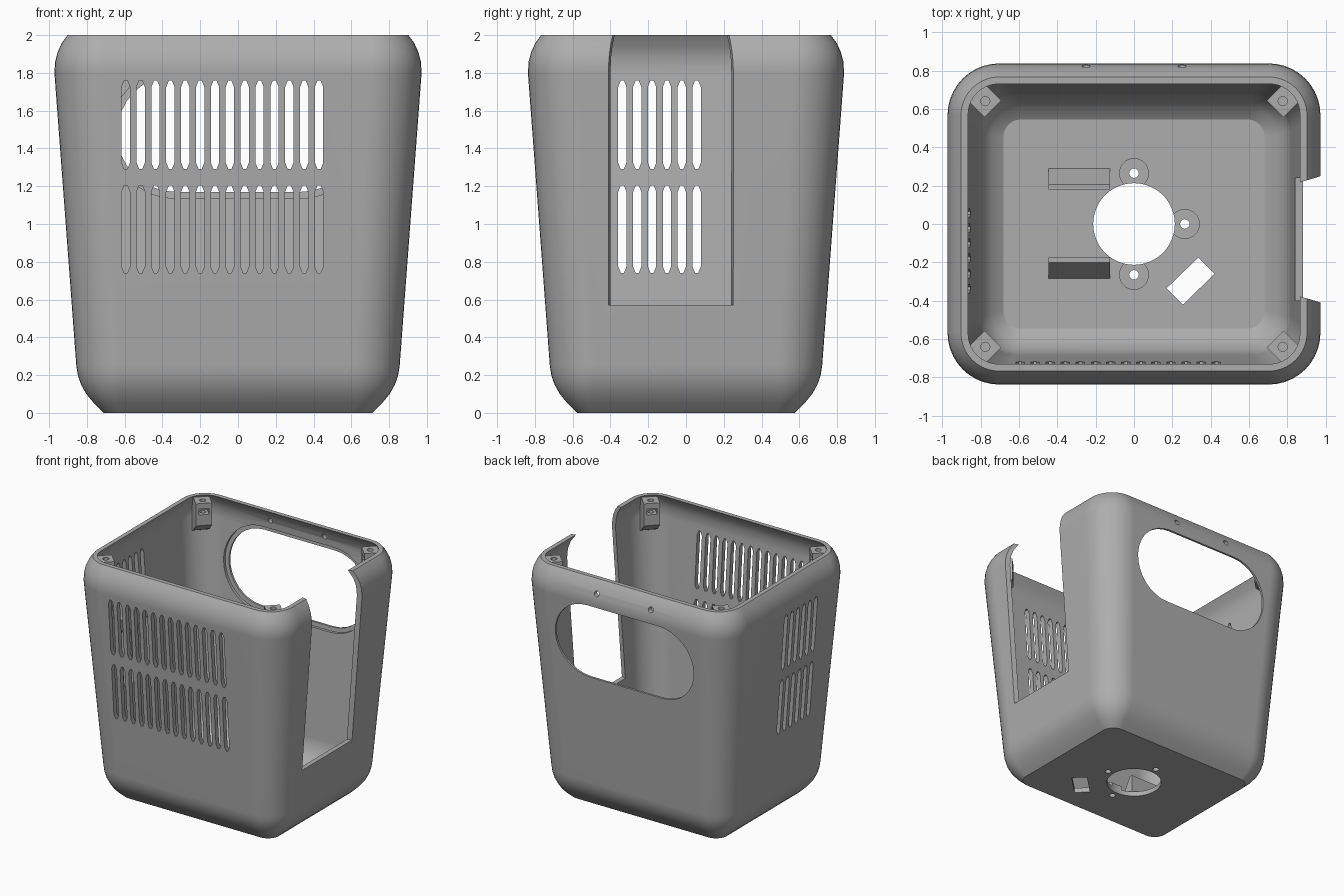
import bpy, bmesh, math
from mathutils import Vector

if "Cube" in bpy.data.objects:
    bpy.data.objects.remove(bpy.data.objects["Cube"])

grey = bpy.data.materials.new("housing_grey")
grey.diffuse_color = (0.42, 0.42, 0.42, 1)
grey.use_nodes = True
grey.node_tree.nodes["Principled BSDF"].inputs["Base Color"].default_value = grey.diffuse_color


def make(name, bm):
    bmesh.ops.recalc_face_normals(bm, faces=bm.faces)
    me = bpy.data.meshes.new(name)
    bm.to_mesh(me)
    bm.free()
    ob = bpy.data.objects.new(name, me)
    bpy.context.collection.objects.link(ob)
    me.materials.append(grey)
    return ob


def loft(bm, rings):
    """Skin a list of equal rings and cap both ends."""
    vs = [[bm.verts.new(p) for p in r] for r in rings]
    n = len(vs[0])
    for a, b in zip(vs, vs[1:]):
        for i in range(n):
            bm.faces.new((a[i], a[(i + 1) % n], b[(i + 1) % n], b[i]))
    bm.faces.new(vs[0])
    bm.faces.new(vs[-1])


def prism(bm, pts, axis, lo, hi):
    """Extrude a 2D outline along x, y or z."""
    place = {"x": lambda a, b, t: (t, a, b),
             "y": lambda a, b, t: (a, t, b),
             "z": lambda a, b, t: (a, b, t)}[axis]
    loft(bm, [[place(a, b, t) for a, b in pts] for t in (lo, hi)])


def circle(cx, cy, r, n=24):
    return [(cx + r * math.cos(2 * math.pi * i / n), cy + r * math.sin(2 * math.pi * i / n))
            for i in range(n)]


def apply_mods(ob):
    bpy.context.view_layer.update()
    dg = bpy.context.evaluated_depsgraph_get()
    me = bpy.data.meshes.new_from_object(ob.evaluated_get(dg))
    ob.modifiers.clear()
    ob.data = me


def cut(ob, bm):
    """Subtract a temporary cutter."""
    cutter = make("cutter", bm)
    cutter.hide_render = True
    mod = ob.modifiers.new("cut", "BOOLEAN")
    mod.operation, mod.solver, mod.object = "DIFFERENCE", "EXACT", cutter
    apply_mods(ob)
    bpy.data.objects.remove(cutter)


def smooth(ob, angle=30):
    bpy.ops.object.select_all(action="DESELECT")
    ob.select_set(True)
    bpy.context.view_layer.objects.active = ob
    bpy.ops.object.shade_smooth_by_angle(angle=math.radians(angle))


def rounded_ring(hx, hy, r, z, n=10):
    pts = []
    for k, (sx, sy) in enumerate([(1, 1), (-1, 1), (-1, -1), (1, -1)]):
        for i in range(n + 1):
            a = math.pi / 2 * (k + i / n)
            pts.append((sx * (hx - r) + r * math.cos(a), sy * (hy - r) + r * math.sin(a), z))
    return pts


# Tub shell: outside profile going up, then inside going down (z, half x, corner radius)
outer = [(0, .71, .10), (.05, .762, .14), (.10, .803, .18), (.15, .831, .21), (.20, .848, .23),
         (.25, .856, .24), (1.8, .972, .27), (1.86, .968, .265), (1.91, .955, .25),
         (1.96, .932, .23), (2.0, .902, .20)]
inner = [(2.0, .865, .16), (1.94, .905, .20), (1.88, .926, .225), (1.8, .932, .23),
         (.25, .816, .20), (.19, .805, .19), (.13, .778, .17), (.08, .74, .14), (.04, .68, .09)]
bm = bmesh.new()
loft(bm, [rounded_ring(hx, hx - .135, r, z) for z, hx, r in outer + inner])
shell = make("shell", bm)

# Side notch with flared cheeks, following the wall slope
bm = bmesh.new()
loft(bm, [[(x - .2, -.355, z), (x + .2, -.465, z), (x + .2, .305, z), (x - .2, .195, z)]
          for z, x in ((.57, .88), (2.1, .99))])
cut(shell, bm)


# Rear window with a shallow recess on the inside
def stadium(r, cz=1.48, cx=.33, n=16):
    pts = []
    for s, a0 in ((1, -math.pi / 2), (-1, math.pi / 2)):
        for i in range(n + 1):
            a = a0 + math.pi * i / n
            pts.append((s * cx + r * math.cos(a), cz + r * math.sin(a)))
    return pts


bm = bmesh.new()
prism(bm, stadium(.31), "y", .5, 1)
cut(shell, bm)
bm = bmesh.new()
loft(bm, [[(x, y0 + .075 * (z - 1.48), z) for x, z in stadium(.345)] for y0 in (.6, .795)])
for_recess = bm
cut(shell, for_recess)

# Vent slots in two rows on the front and left walls
def slots(bm, start, count, axis):
    w, t = .022, .035
    for z0, z1 in ((.74, 1.205), (1.29, 1.76)):
        for i in range(count):
            c = start + .0787 * i
            pts = [(c - w, z0 + t), (c - .008, z0), (c + .008, z0), (c + w, z0 + t),
                   (c + w, z1 - t), (c + .008, z1), (c - .008, z1), (c - w, z1 - t)]
            prism(bm, pts, axis, -1.1, -.6)


bm = bmesh.new()
slots(bm, -.594, 14, "y")
slots(bm, -.337, 6, "x")
cut(shell, bm)

# Floor openings, mounting holes and rear screw holes
mounts = [(0, .265), (.265, 0), (0, -.265)]
bm = bmesh.new()
prism(bm, circle(0, 0, .213, 48), "z", -.1, .2)
for x, y in mounts:
    prism(bm, circle(x, y, .025, 16), "z", -.1, .2)
prism(bm, [(.17, -.335), (.255, -.42), (.42, -.26), (.335, -.175)], "z", -.1, .2)
for x in (-.25, .25):
    prism(bm, circle(x, 1.9, .022, 16), "y", .6, 1)
cut(shell, bm)
smooth(shell)
wn = shell.modifiers.new("even_shading", "WEIGHTED_NORMAL")
wn.keep_sharp = True

# Mounting standoffs around the floor opening, trimmed by the opening
for x, y in mounts:
    bm = bmesh.new()
    prism(bm, circle(x, y, .078, 32), "z", .02, .075)
    ob = make("standoff", bm)
    bm = bmesh.new()
    prism(bm, circle(x, y, .025, 16), "z", -.1, .2)
    cut(ob, bm)
    bm = bmesh.new()
    prism(bm, circle(0, 0, .213, 48), "z", -.1, .2)
    cut(ob, bm)
    smooth(ob)

# Wedge shaped floor ribs
for y, s in ((.18, 1), (-.175, -1)):
    bm = bmesh.new()
    prism(bm, [(y, .03), (y + s * .115, .03), (y + s * .025, .19), (y, .19)], "x", -.445, -.125)
    make("floor_rib", bm)

# Screw posts in the four top corners, each with a screw hole and nut pocket
for sx in (1, -1):
    for sy in (1, -1):
        d = Vector((sx, sy, 0)).normalized()
        side = Vector((-d.y, d.x, 0))
        base = Vector((sx * .735, sy * .60, 0))

        def block(pts, w):
            b = bmesh.new()
            loft(b, [[base + d * u + side * k + Vector((0, 0, z)) for u, z in pts]
                     for k in (-w, w)])
            return b

        post = make("screw_post", block([(0, 1.985), (.12, 1.985), (.17, 1.88), (.18, 1.68),
                                         (.10, 1.72), (0, 1.80)], .062))
        bm = bmesh.new()
        prism(bm, circle(sx * .775, sy * .64, .024, 16), "z", 1.84, 2.1)
        cut(post, bm)
        cut(post, block([(-.05, 1.94), (.09, 1.94), (.09, 1.89), (-.05, 1.89)], .04))
        smooth(post)
